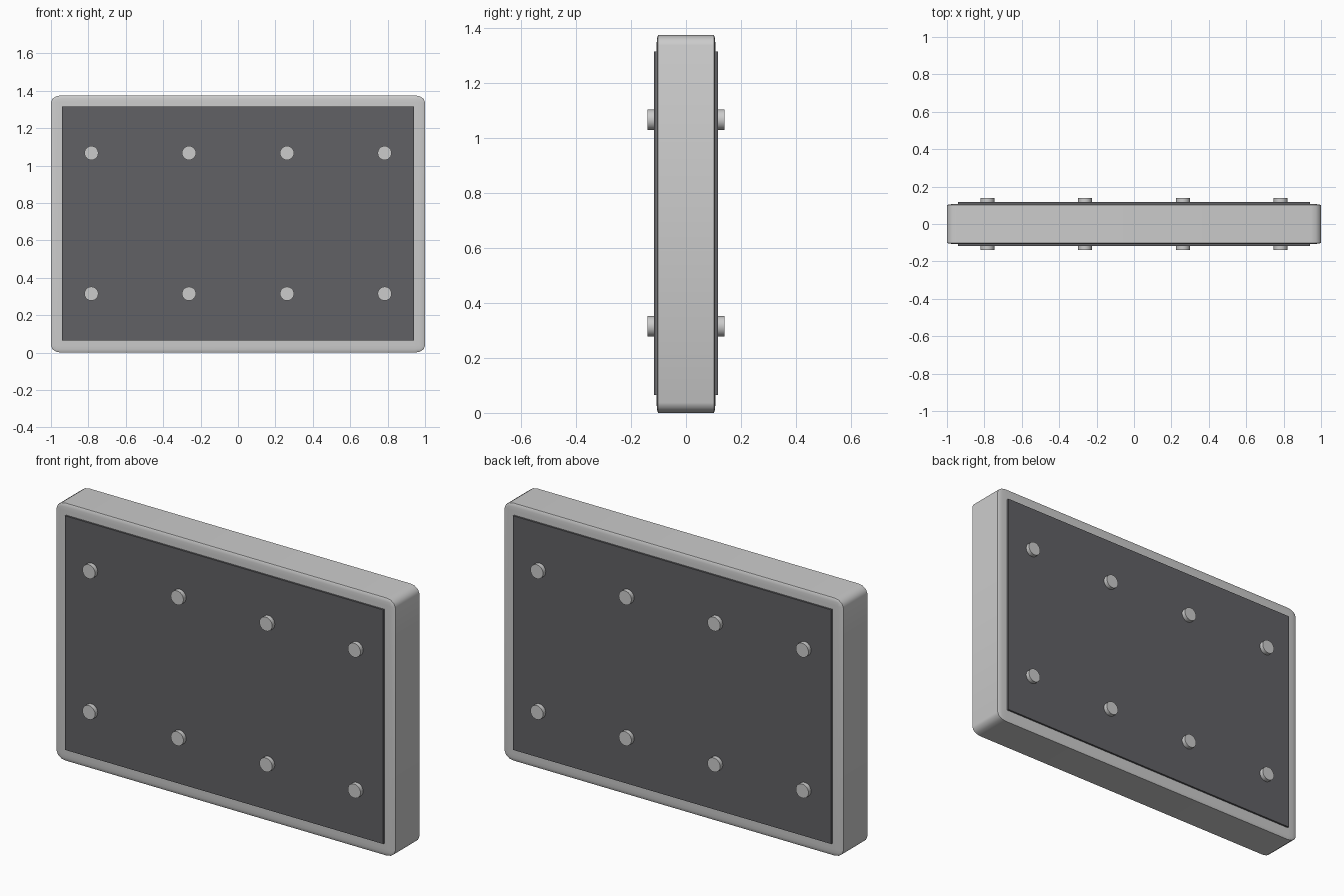
import bpy, bmesh, math
from mathutils import Matrix

if "Cube" in bpy.data.objects:
    bpy.data.objects.remove(bpy.data.objects["Cube"])


def finish(name, bm, color=None, smooth=True):
    mesh = bpy.data.meshes.new(name)
    bmesh.ops.recalc_face_normals(bm, faces=bm.faces)
    bm.to_mesh(mesh)
    bm.free()
    obj = bpy.data.objects.new(name, mesh)
    bpy.context.collection.objects.link(obj)
    if color:
        mat = bpy.data.materials.get("dark_panel") or bpy.data.materials.new("dark_panel")
        mat.diffuse_color = color
        mat.use_nodes = True
        mat.node_tree.nodes["Principled BSDF"].inputs["Base Color"].default_value = mat.diffuse_color
        mesh.materials.append(mat)
    if smooth:
        bpy.ops.object.select_all(action='DESELECT')
        obj.select_set(True)
        bpy.context.view_layer.objects.active = obj
        bpy.ops.object.shade_smooth_by_angle(angle=math.radians(35))
    return obj


def block(name, size, center, bevel=0, color=None):
    # rounded unit cube, stretched afterwards so the rounding follows the proportions
    bm = bmesh.new()
    bmesh.ops.create_cube(bm, size=1)
    if bevel:
        bmesh.ops.bevel(bm, geom=bm.edges[:], offset=bevel, segments=3,
                        profile=0.5, affect='EDGES')
    bmesh.ops.scale(bm, vec=size, verts=bm.verts)
    bmesh.ops.translate(bm, vec=center, verts=bm.verts)
    return finish(name, bm, color, smooth=bool(bevel))


def stud(name, x, y, z):
    bm = bmesh.new()
    bmesh.ops.create_cone(bm, cap_ends=True, segments=24, radius1=0.0375,
                          radius2=0.0375, depth=0.04,
                          matrix=Matrix.Translation((x, y, z))
                          @ Matrix.Rotation(math.pi / 2, 4, 'X'))
    return finish(name, bm)


# Main slab body
block("body", (2.0, 0.214, 1.375), (0, 0, 0.6875), bevel=0.027)

for side, label in ((-1, "front"), (1, "back")):
    # Thin dark inset panel
    block(f"{label}_panel", (1.88, 0.03, 1.25), (0, side * 0.102, 0.69),
          color=(0.12, 0.12, 0.13, 1))
    # Two rows of four studs
    for row, z in (("lower", 0.315), ("upper", 1.067)):
        for i, x in enumerate((-0.784, -0.262, 0.262, 0.784)):
            stud(f"{label}_{row}_stud_{i + 1}", x, side * 0.12, z)
